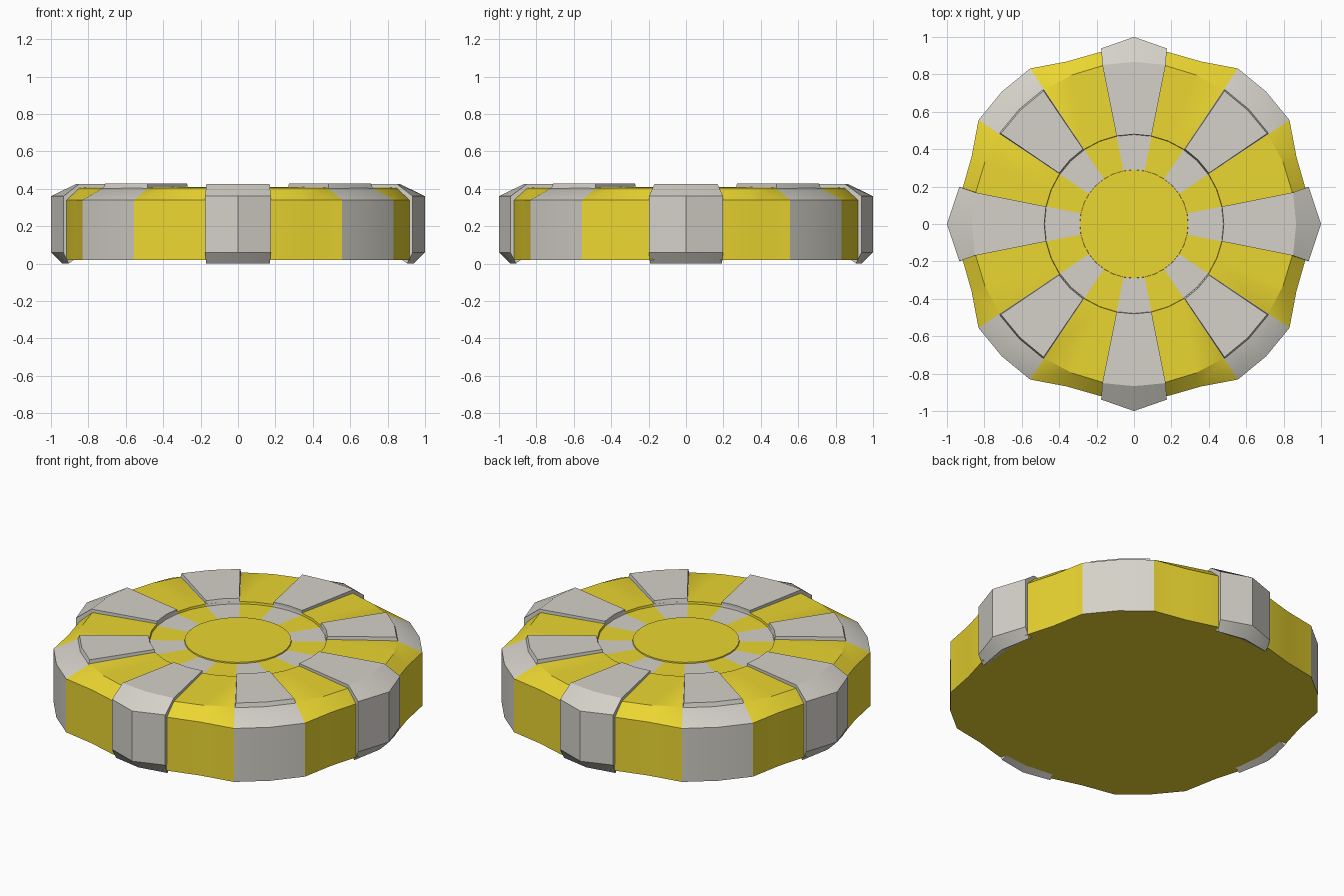
import bpy, bmesh, math

if "Cube" in bpy.data.objects:
    bpy.data.objects.remove(bpy.data.objects["Cube"])

SEG = 32
STEP = 2 * math.pi / SEG


def material(name, col):
    m = bpy.data.materials.new(name)
    m.diffuse_color = (*col, 1)
    m.use_nodes = True
    m.node_tree.nodes["Principled BSDF"].inputs["Base Color"].default_value = m.diffuse_color
    return m


yellow = material("yellow", (0.83, 0.67, 0.03))
grey = material("grey", (0.66, 0.64, 0.58))


def polar(r, a, z):
    return (r * math.cos(a), r * math.sin(a), z)


def finish(bm, name, mats):
    bmesh.ops.recalc_face_normals(bm, faces=bm.faces)
    me = bpy.data.meshes.new(name)
    bm.to_mesh(me)
    bm.free()
    for m in mats:
        me.materials.append(m)
    ob = bpy.data.objects.new(name, me)
    bpy.context.collection.objects.link(ob)
    bpy.ops.object.select_all(action='DESELECT')
    ob.select_set(True)
    bpy.context.view_layer.objects.active = ob
    bpy.ops.object.shade_smooth_by_angle(angle=math.radians(25))
    return ob


# Scalloped round body; radius varies over each quarter turn
rim = [0.925, 0.937, 0.94, 1.0, 1.0, 1.0, 0.94, 0.937]
profile = [(None, 0.02), (None, 0.34), (0.863, 0.405), (0.48, 0.41),
           (0.478, 0.397), (0.29, 0.397), (0.289, 0.404)]
bm = bmesh.new()
rings = [[bm.verts.new(polar(r or rim[k % 8], k * STEP, z)) for k in range(SEG)]
         for r, z in profile]
for i in range(len(rings) - 1):
    for k in range(SEG):
        n = (k + 1) % SEG
        f = bm.faces.new((rings[i][k], rings[i][n], rings[i + 1][n], rings[i + 1][k]))
        # grey stripes: rim at the diagonals, inner ring at all eight spokes
        if k % 8 in (3, 4) and i < 5 or k % 8 in (0, 7) and i in (3, 4):
            f.material_index = 1
bm.faces.new(rings[0])
bm.faces.new(rings[-1])
finish(bm, "body", [yellow, grey])


def loft(name, sections):
    """Closed solid through equal-length (point) loops."""
    bm = bmesh.new()
    loops = [[bm.verts.new(p) for p in s] for s in sections]
    n = len(loops[0])
    for a, b in zip(loops, loops[1:]):
        for j in range(n):
            bm.faces.new((a[j], a[(j + 1) % n], b[(j + 1) % n], b[j]))
    bm.faces.new(loops[0])
    bm.faces.new(loops[-1])
    return finish(bm, name, [grey])


# Four clips wrapping over the rim at the axes
for q in range(4):
    outer = math.radians(12.0 if q % 2 == 0 else 10.6)
    sections = []
    for s in (-1, 0, 1):
        R = 1.0 if s == 0 else 0.955
        low = 0.94 if s == 0 else 0.925
        pts = [(0.48, 0.39, STEP), (0.48, 0.425, STEP), (0.867, 0.425, STEP),
               (R, 0.36, outer), (R, 0.06, outer), (low, 0.0, outer),
               (0.89, 0.025, outer), (0.85, 0.39, STEP)]
        sections.append([polar(r, q * math.pi / 2 + s * h, z) for r, z, h in pts])
    loft(f"rim_clip_{q + 1}", sections)

# Four raised wedges on the diagonals, with slightly tapered sides
for q in range(4):
    mid = math.pi / 4 + q * math.pi / 2
    sections = []
    for s in (-1, 0, 1):
        pts = [(0.475, 0.39, STEP), (0.485, 0.427, STEP * 0.96),
               (0.86, 0.427, STEP * 0.96), (0.872, 0.39, STEP)]
        sections.append([polar(r, mid + s * h, z) for r, z, h in pts])
    loft(f"top_wedge_{q + 1}", sections)
